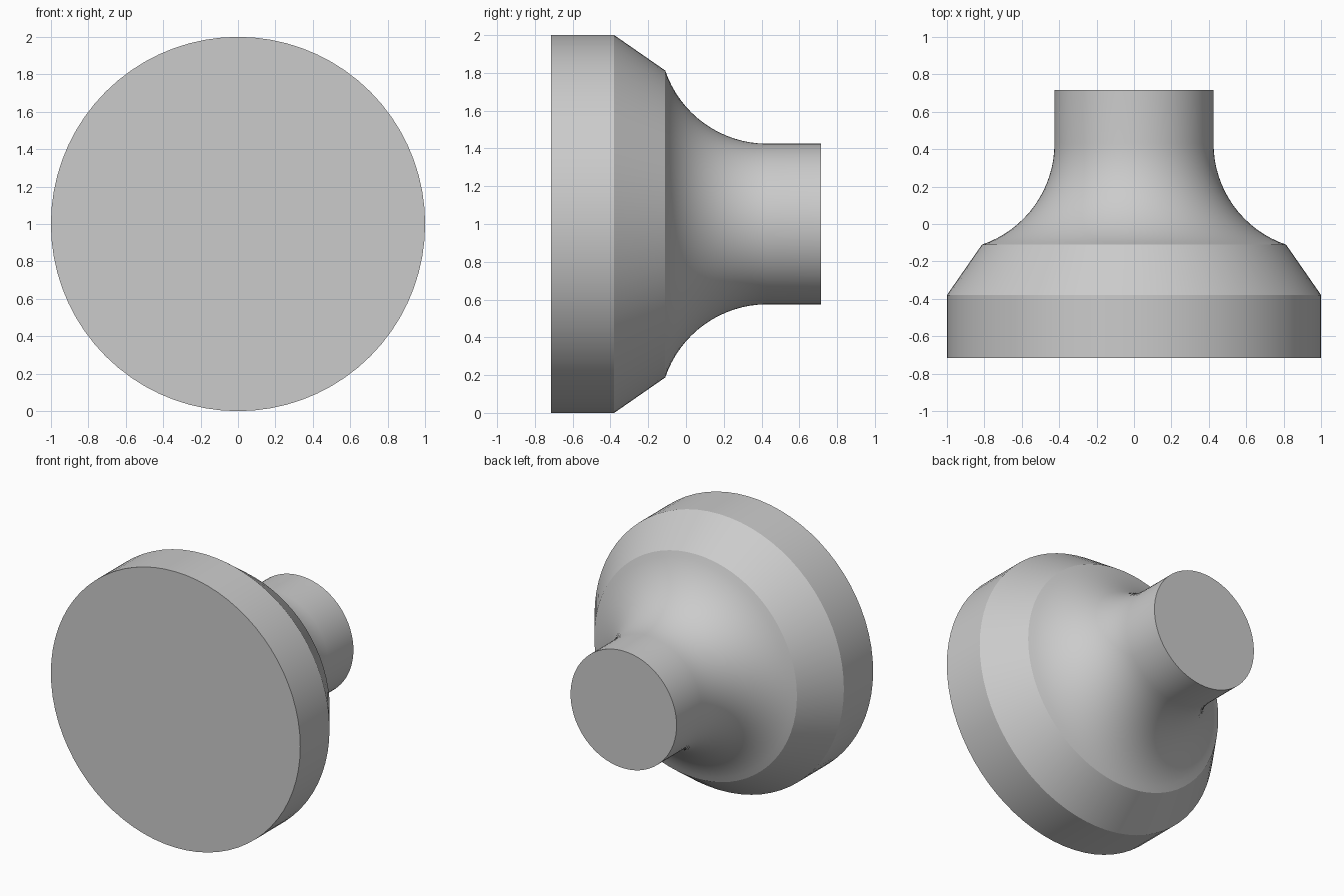
import bpy, bmesh
from math import sin, cos, pi, asin, radians

cube = bpy.data.objects.get("Cube")
if cube:
    bpy.data.objects.remove(cube, do_unlink=True)

SIDES = 72
ARC_STEPS = 16

# One plain grey material
grey = bpy.data.materials.new("plain_grey")
grey.use_nodes = True
colour = (0.6, 0.6, 0.6, 1)
grey.diffuse_color = colour
grey.node_tree.nodes["Principled BSDF"].inputs["Base Color"].default_value = colour

# Profile as (y, radius): disc rim, bevelled shoulder, concave neck, stem
neck_y, stem_r, fillet = 0.43, 0.425, 0.57
sweep = asin((neck_y + 0.11) / fillet)
profile = [(-0.715, 1.0), (-0.38, 1.0)]
for i in range(ARC_STEPS + 1):
    a = sweep * (1 - i / ARC_STEPS)
    profile.append((neck_y - fillet * sin(a), stem_r + fillet * (1 - cos(a))))
profile.append((0.715, stem_r))

# Revolve the profile around the front-to-back axis
bm = bmesh.new()
rings = []
for y, r in profile:
    angles = [2 * pi * k / SIDES for k in range(SIDES)]
    rings.append([bm.verts.new((r * cos(t), y, 1 + r * sin(t))) for t in angles])
for a, b in zip(rings, rings[1:]):
    for k in range(SIDES):
        n = (k + 1) % SIDES
        bm.faces.new((a[k], b[k], b[n], a[n]))

# Flat end caps
bm.faces.new(rings[0])
bm.faces.new(rings[-1])
bmesh.ops.recalc_face_normals(bm, faces=bm.faces)

mesh = bpy.data.meshes.new("round_knob")
bm.to_mesh(mesh)
bm.free()
mesh.materials.append(grey)
knob = bpy.data.objects.new("round_knob", mesh)
bpy.context.collection.objects.link(knob)

# Smooth sides with crisp rims
bpy.ops.object.select_all(action='DESELECT')
knob.select_set(True)
bpy.context.view_layer.objects.active = knob
bpy.ops.object.shade_smooth_by_angle(angle=radians(30))
